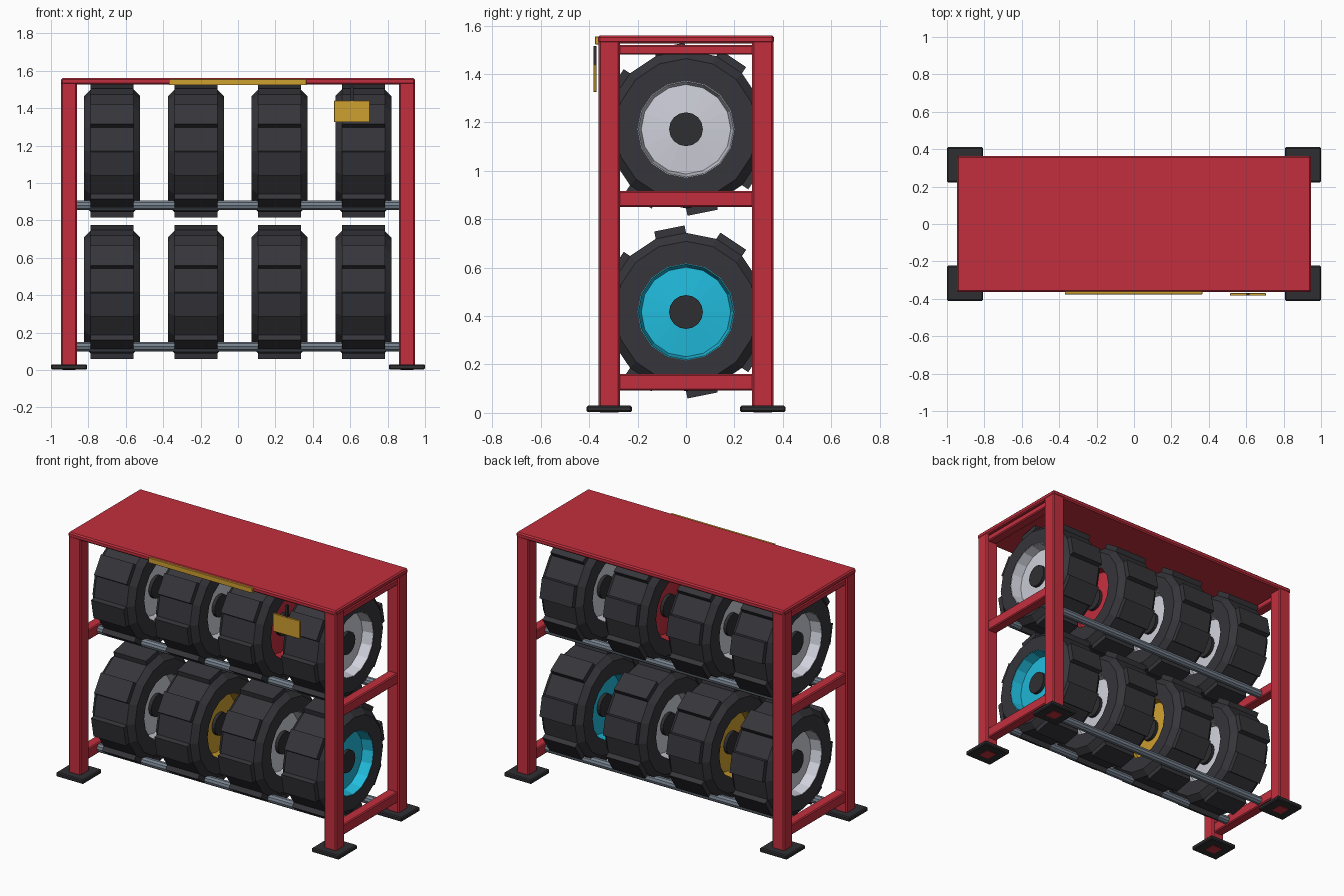
import bpy, bmesh, math
from mathutils import Vector

if "Cube" in bpy.data.objects:
    bpy.data.objects.remove(bpy.data.objects["Cube"])


def material(name, rgb):
    m = bpy.data.materials.new(name)
    m.diffuse_color = (*rgb, 1)
    m.use_nodes = True
    m.node_tree.nodes["Principled BSDF"].inputs["Base Color"].default_value = m.diffuse_color
    return m


RED = material("red paint", (0.54, 0.028, 0.048))
RUBBER = material("black rubber", (0.036, 0.036, 0.043))
DARK = material("dark plastic", (0.028, 0.028, 0.032))
SILVER = material("silver rim", (0.62, 0.63, 0.70))
YELLOW = material("yellow paint", (0.62, 0.35, 0.03))
CYAN = material("cyan paint", (0.015, 0.50, 0.72))
STEEL = material("steel rod", (0.18, 0.22, 0.27))


def finish(bm, name, mat, loc=(0, 0, 0)):
    bmesh.ops.recalc_face_normals(bm, faces=bm.faces)
    me = bpy.data.meshes.new(name)
    bm.to_mesh(me)
    bm.free()
    me.materials.append(mat)
    ob = bpy.data.objects.new(name, me)
    ob.location = loc
    bpy.context.collection.objects.link(ob)
    return ob


def box(name, lo, hi, mat, bevel=0.0):
    lo, hi = Vector(lo), Vector(hi)
    bm = bmesh.new()
    bmesh.ops.create_cube(bm, size=1)
    for v in bm.verts:
        v.co = Vector([v.co[i] * (hi - lo)[i] for i in range(3)])
    if bevel:
        bmesh.ops.bevel(bm, geom=bm.edges[:], offset=bevel, segments=1, affect='EDGES')
    return finish(bm, name, mat, (lo + hi) / 2)


def lathe(bm, profile, n=16, closed=False):
    """Revolve (x, radius) points around the x axis; ends are capped if open."""
    rings = [[bm.verts.new((x, r * math.cos(math.tau * k / n), r * math.sin(math.tau * k / n)))
              for k in range(n)] for x, r in profile]
    pairs = list(zip(rings, rings[1:])) + ([(rings[-1], rings[0])] if closed else [])
    for a, b in pairs:
        for k in range(n):
            j = (k + 1) % n
            bm.faces.new((a[k], a[j], b[j], b[k]))
    if not closed:
        bm.faces.new(rings[0])
        bm.faces.new(rings[-1])


# Wheel: tyre with alternating tread blocks, dished rim, hub
R = 0.327


def wheel(tag, loc, rim_mat):
    bm = bmesh.new()
    lathe(bm, [(-0.15, 0.2), (-0.15, 0.292), (-0.115, R), (0.115, R), (0.15, 0.292), (0.15, 0.2)],
          closed=True)
    step = math.tau / 16
    for k in range(0, 16, 2):
        mid = (k + 0.5) * step
        out = Vector((0, math.cos(mid), math.sin(mid)))
        vs = []
        for lift in (-0.01, 0.031):
            for x, a in ((-1, k), (1, k), (1, k + 1), (-1, k + 1)):
                p = Vector((0.115 * x, R * math.cos(a * step), R * math.sin(a * step)))
                vs.append(bm.verts.new(p + out * lift))
        for f in ((0, 1, 2, 3), (4, 5, 6, 7), (0, 1, 5, 4), (1, 2, 6, 5), (2, 3, 7, 6), (3, 0, 4, 7)):
            bm.faces.new([vs[i] for i in f])
    finish(bm, "tyre_" + tag, RUBBER, loc)

    half = [(0.09, 0.065), (0.08, 0.185), (0.148, 0.197), (0.148, 0.203)]
    bm = bmesh.new()
    lathe(bm, [(-x, r) for x, r in half] + half[::-1])
    finish(bm, "rim_" + tag, rim_mat, loc)

    bm = bmesh.new()
    lathe(bm, [(-0.11, 0.07), (0.11, 0.07)])
    finish(bm, "hub_" + tag, DARK, loc)


rows = {"lower": (0.417, (SILVER, YELLOW, SILVER, CYAN)),
        "upper": (1.172, (SILVER, SILVER, RED, SILVER))}
for row, (z, mats) in rows.items():
    for i, (x, m) in enumerate(zip((-0.673, -0.225, 0.222, 0.67), mats)):
        wheel(f"{row}_{i + 1}", (x, 0, z), m)
    # Support rods under each row
    for s, side in ((-1, "front"), (1, "back")):
        bm = bmesh.new()
        lathe(bm, [(-0.89, 0.027), (0.89, 0.027)], n=10)
        finish(bm, f"{side}_rod_{row}", STEEL, (0, s * 0.155, z - 0.292))

# Posts and feet
for sx, xn in ((-1, "left"), (1, "right")):
    for sy, yn in ((-1, "front"), (1, "back")):
        x, y = sx * 0.903, sy * 0.317
        box(f"{yn}_{xn}_post", (x - 0.043, y - 0.045, 0.001), (x + 0.043, y + 0.045, 1.54), RED, 0.008)
        box(f"{yn}_{xn}_foot", (x - 0.097, y - 0.094, 0.003), (x + 0.097, y + 0.094, 0.03), DARK, 0.006)
    # Side rails
    for n, (z0, z1) in (("lower", (0.092, 0.16)), ("middle", (0.85, 0.917)), ("top", (1.48, 1.52))):
        x = sx * 0.903
        box(f"{xn}_{n}_rail", (x - 0.033, -0.29, z0), (x + 0.033, 0.29, z1), RED, 0.006)

# Roof plate, header strip and hanging tag
box("roof_plate", (-0.947, -0.364, 1.527), (0.947, 0.364, 1.56), RED, 0.008)
box("header_strip", (-0.37, -0.376, 1.523), (0.365, -0.36, 1.556), YELLOW, 0.002)
box("tag_strap", (0.602, -0.382, 1.43), (0.618, -0.37, 1.515), DARK)
box("hanging_tag", (0.514, -0.383, 1.325), (0.706, -0.37, 1.44), YELLOW, 0.002)
